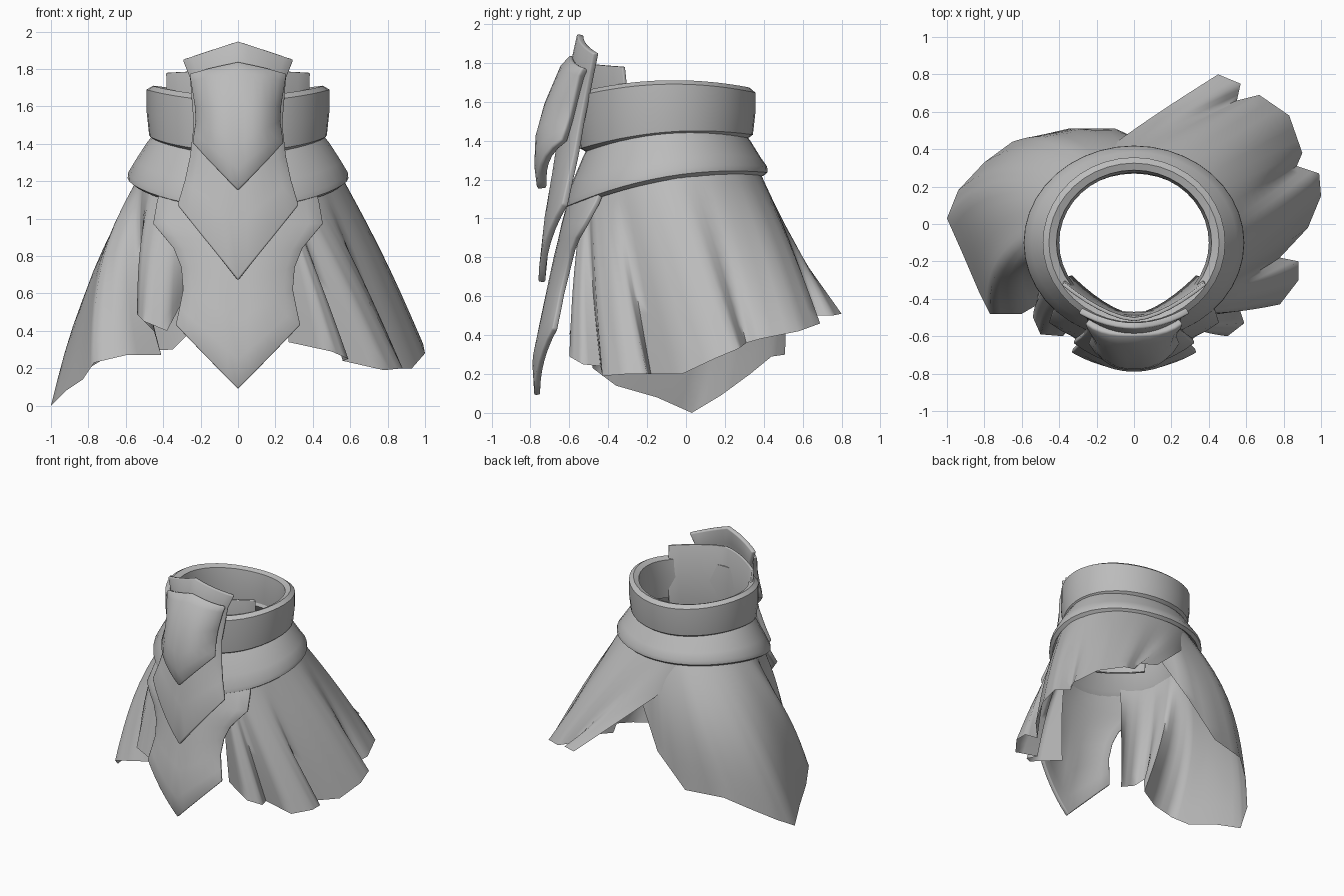
import bpy, bmesh, math
from mathutils import Vector

cube = bpy.data.objects.get("Cube")
if cube:
    bpy.data.objects.remove(cube)

grey = bpy.data.materials.new("plain grey")
grey.use_nodes = True
grey.diffuse_color = (0.5, 0.5, 0.5, 1)
grey.node_tree.nodes["Principled BSDF"].inputs["Base Color"].default_value = (0.5, 0.5, 0.5, 1)

CENTRE_Y = -0.1


def grid_object(name, rows, wrap=False, sharp=40):
    """Skin a grid of points; wrap closes it in both directions."""
    bm = bmesh.new()
    grid = [[bm.verts.new(p) for p in row] for row in rows]
    n, m = len(grid), len(grid[0])
    for i in range(n if wrap else n - 1):
        for j in range(m if wrap else m - 1):
            k, l = (i + 1) % n, (j + 1) % m
            bm.faces.new((grid[i][j], grid[k][j], grid[k][l], grid[i][l]))
    bmesh.ops.recalc_face_normals(bm, faces=bm.faces)
    mesh = bpy.data.meshes.new(name)
    bm.to_mesh(mesh)
    bm.free()
    mesh.materials.append(grey)
    mesh.shade_smooth()
    mesh.set_sharp_from_angle(angle=math.radians(sharp))
    obj = bpy.data.objects.new(name, mesh)
    bpy.context.collection.objects.link(obj)
    return obj


def band(name, profile, squash, segments=40):
    """Closed section of radius, height and tilt swept round a sagging oval."""
    rows = []
    for i in range(segments):
        a = math.tau * i / segments
        row = []
        for r, z, tilt in profile:
            y = CENTRE_Y + squash * r * math.sin(a)
            row.append((r * math.cos(a), y, z + tilt * y - 0.25 * y * y))
        rows.append(row)
    return grid_object(name, rows, wrap=True)


def plate(name, rows, thickness, power=2):
    """Rows hold half width, edge z, centre z, edge y, centre y."""
    points = []
    for w, ze, zc, ye, yc in rows:
        row = []
        for j in range(-6, 7):
            u = j / 6
            row.append((u * w, yc + (ye - yc) * abs(u) ** power + thickness / 2,
                        zc + (ze - zc) * abs(u)))
        points.append(row)
    obj = grid_object(name, points, sharp=60)
    solid = obj.modifiers.new("thickness", "SOLIDIFY")
    solid.thickness = thickness
    solid.offset = 0
    bevel = obj.modifiers.new("soft rim", "BEVEL")
    bevel.width = thickness * 0.25
    bevel.segments = 2
    bevel.limit_method = "ANGLE"
    bevel.angle_limit = math.radians(50)
    return obj


def cloth(name, hem, start, end, radius, bulge, ease=1, steps=3, drops=10):
    """Draped sheet from the belt oval to a folded hem; bulge is a rule along the hem."""
    total = (len(hem) - 1) * steps
    columns = []
    for i in range(total + 1):
        k = min(i // steps, len(hem) - 2)
        low = Vector(hem[k]).lerp(Vector(hem[k + 1]), i / steps - k)
        a = math.radians(start + (end - start) * (i / total) ** ease)
        y = CENTRE_Y + 0.87 * radius * math.sin(a)
        top = Vector((radius * math.cos(a), y, 1.27 + 0.1 * y - 0.25 * y * y))
        out = Vector((math.cos(a), math.sin(a), 0.4)) * bulge(i / total)
        columns.append([top.lerp(low, d / drops) + out * math.sin(math.pi * d / drops)
                        for d in range(drops + 1)])
    return grid_object(name, columns, sharp=80)


# Waist bands
band("upper_waistband", [(0.45, 1.43, 0.03), (0.475, 1.45, 0.03), (0.488, 1.57, 0), (0.488, 1.69, -0.03),
                         (0.455, 1.71, -0.03), (0.415, 1.69, -0.03), (0.4, 1.56, 0),
                         (0.41, 1.4, 0.03)], 0.935)
band("lower_belt", [(0.45, 1.46, 0.03), (0.49, 1.41, 0.05), (0.55, 1.32, 0.08), (0.588, 1.26, 0.12),
                    (0.59, 1.23, 0.12), (0.565, 1.21, 0.12), (0.52, 1.24, 0.12),
                    (0.42, 1.41, 0.03)], 0.88)

# Front plates, from the innermost to the outermost
plate("backing_plate", [(0.38, 1.78, 1.8, -0.33, -0.52), (0.37, 1.5, 1.5, -0.3, -0.51),
                        (0.34, 1.22, 1.2, -0.29, -0.5)], 0.02, power=1.6)
plate("long_front_plate", [(0.4, 1.2, 1.2, -0.42, -0.58), (0.43, 1.08, 1.08, -0.47, -0.61),
                           (0.45, 0.97, 0.97, -0.53, -0.64), (0.39, 0.9, 0.88, -0.57, -0.66),
                           (0.34, 0.84, 0.8, -0.595, -0.68), (0.3, 0.74, 0.66, -0.62, -0.71),
                           (0.29, 0.62, 0.46, -0.65, -0.75), (0.31, 0.52, 0.25, -0.67, -0.79),
                           (0.33, 0.43, 0.09, -0.69, -0.78)], 0.03)
plate("middle_front_plate", [(0.29, 1.85, 1.945, -0.48, -0.56), (0.25, 1.75, 1.81, -0.5, -0.59),
                             (0.23, 1.5, 1.48, -0.55, -0.65), (0.25, 1.33, 1.22, -0.58, -0.69),
                             (0.28, 1.2, 0.97, -0.61, -0.73), (0.32, 1.07, 0.67, -0.64, -0.76)], 0.035)
plate("short_front_plate", [(0.25, 1.77, 1.825, -0.54, -0.6), (0.24, 1.73, 1.77, -0.56, -0.65),
                            (0.215, 1.6, 1.58, -0.59, -0.73), (0.21, 1.52, 1.4, -0.61, -0.775),
                            (0.22, 1.46, 1.27, -0.63, -0.78), (0.23, 1.4, 1.15, -0.65, -0.765)],
      0.05, power=3)

# Left cloth with deep folds that sweep towards the raised back
cloth("left_cloth", [(0.27, -0.5, 0.34), (0.5, -0.6, 0.29), (0.59, -0.53, 0.25), (0.56, -0.44, 0.24),
                     (0.78, -0.43, 0.19), (0.88, -0.3, 0.2), (0.88, -0.2, 0.2), (0.78, -0.18, 0.2),
                     (0.93, -0.02, 0.2), (1, 0.15, 0.28), (0.99, 0.27, 0.33), (0.87, 0.31, 0.36),
                     (0.9, 0.38, 0.38), (0.83, 0.58, 0.42), (0.67, 0.69, 0.46), (0.55, 0.66, 0.5),
                     (0.57, 0.75, 0.5), (0.45, 0.8, 0.51)],
      -66, 138, 0.535, lambda t: 0.015, ease=2)

# Right cloth with a long pointed corner, wrapping under the other at the back
cloth("right_cloth", [(-0.3, -0.5, 0.55), (-0.38, -0.6, 0.4), (-0.5, -0.59, 0.45), (-0.54, -0.5, 0.49),
                      (-0.45, -0.42, 0.4), (-0.41, -0.37, 0.27), (-0.6, -0.48, 0.27),
                      (-0.77, -0.48, 0.23), (-0.83, -0.36, 0.14), (-0.92, -0.15, 0.08),
                      (-1, 0.03, 0), (-0.94, 0.18, 0.09), (-0.8, 0.33, 0.2), (-0.65, 0.44, 0.29),
                      (-0.35, 0.51, 0.3), (-0.1, 0.51, 0.55), (0.1, 0.42, 0.85)],
      -122, -280, 0.515, lambda t: 0.11 * math.sin(math.pi * t ** 1.5))
